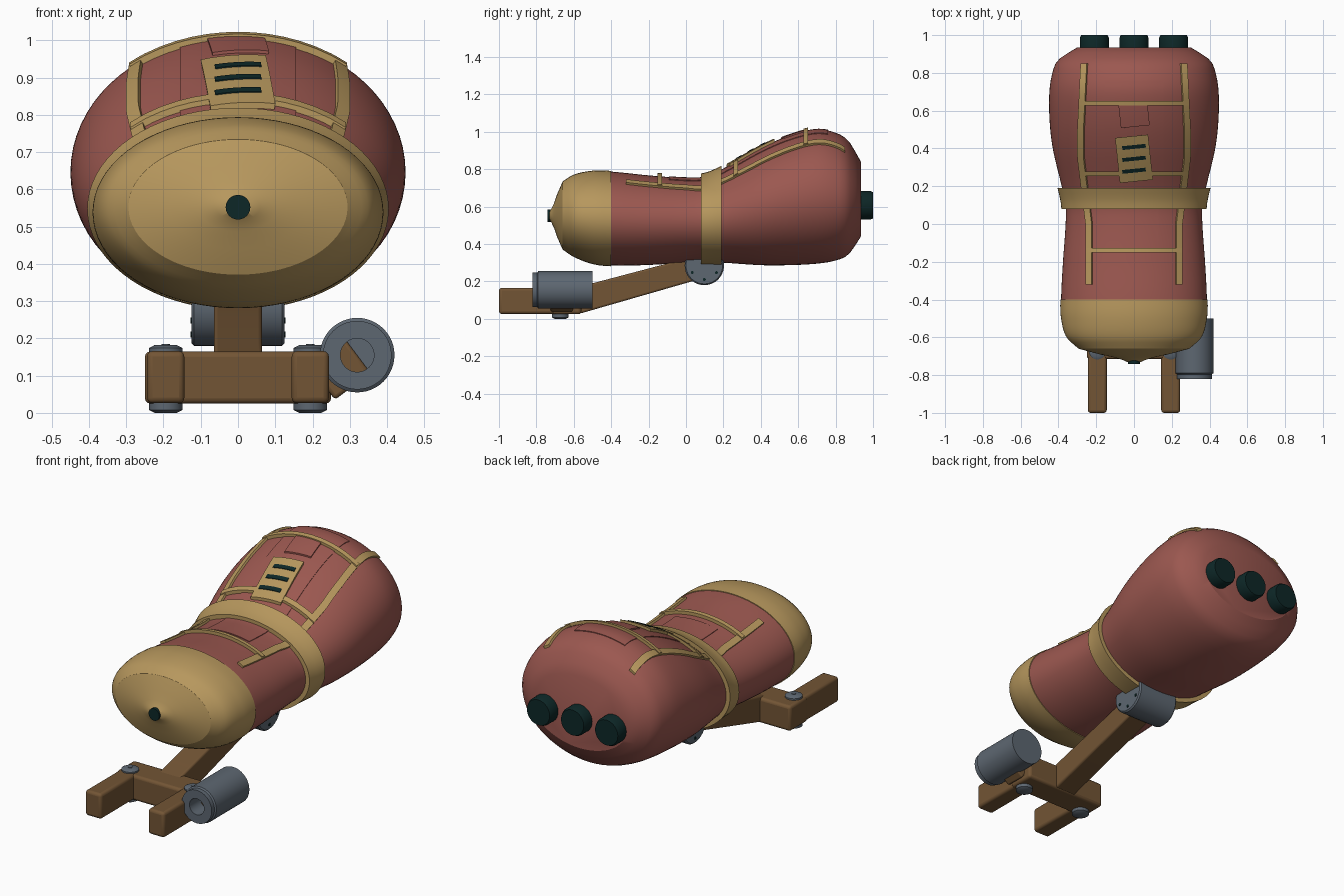
import bpy, bmesh
from math import sin, cos, pi, sqrt, radians
from mathutils import Vector, Matrix

if "Cube" in bpy.data.objects:
    bpy.data.objects.remove(bpy.data.objects["Cube"])


def material(name, rgb):
    m = bpy.data.materials.new(name)
    m.use_nodes = True
    m.diffuse_color = (*rgb, 1)
    bsdf = next(n for n in m.node_tree.nodes if n.type == "BSDF_PRINCIPLED")
    bsdf.inputs["Base Color"].default_value = (*rgb, 1)
    return m


RED = material("dusty red", (.33, .097, .08))
GOLD = material("ochre gold", (.47, .31, .11))
BROWN = material("brown", (.17, .09, .035))
GRAY = material("steel gray", (.11, .135, .165))
DARK = material("dark teal", (.004, .02, .02))

# Hull stations: y, half width, bottom z, top z
HULL = [(-.66, .29, .375, .73), (-.6, .353, .335, .767), (-.5, .382, .297, .788),
        (-.4, .386, .285, .787), (-.2, .376, .288, .767), (0, .362, .3, .753),
        (.1, .362, .303, .757), (.2, .383, .3, .8), (.4, .43, .287, .91),
        (.55, .447, .287, .975), (.7, .448, .295, 1.012), (.8, .432, .312, .995),
        (.87, .4, .345, .95), (.935, .3, .44, .84)]


def hull(y):
    """Half width, half height and centre height of the hull at y."""
    y = min(max(y, HULL[0][0]), HULL[-1][0])
    i = max(k for k in range(len(HULL) - 1) if HULL[k][0] <= y)
    p, q = HULL[i], HULL[i + 1]
    before, after = HULL[max(i - 1, 0)], HULL[min(i + 2, len(HULL) - 1)]
    d = q[0] - p[0]
    t = (y - p[0]) / d
    out = []
    for k in (1, 2, 3):
        m0 = (q[k] - before[k]) / (q[0] - before[0]) * d
        m1 = (after[k] - p[k]) / (after[0] - p[0]) * d
        s, e = p[k], q[k]
        out.append(s + t * (m0 + t * (3 * (e - s) - 2 * m0 - m1 + t * (2 * (s - e) + m0 + m1))))
    w, lo, hi = out
    return w, (hi - lo) / 2, (hi + lo) / 2


def on_hull(x, y, lift):
    w, h, c = hull(y)
    z = h * sqrt(max(0, 1 - (x / w) ** 2))
    n = Vector((x / w ** 2, 0, z / h ** 2)).normalized()
    return Vector((x, y, c + z)) + n * lift


def finish(name, bm, mat, bevel=0):
    bmesh.ops.recalc_face_normals(bm, faces=bm.faces)
    me = bpy.data.meshes.new(name)
    bm.to_mesh(me)
    bm.free()
    me.materials.append(mat)
    ob = bpy.data.objects.new(name, me)
    bpy.context.collection.objects.link(ob)
    if bevel:
        b = ob.modifiers.new("rounded edges", "BEVEL")
        b.width, b.segments = bevel, 3
    bpy.ops.object.select_all(action="DESELECT")
    ob.select_set(True)
    bpy.context.view_layer.objects.active = ob
    bpy.ops.object.shade_smooth_by_angle(angle=radians(32))
    return ob


def skin(name, rings, mat, closed=False):
    """Bridge rings of points; cap the ends, or join last to first."""
    bm = bmesh.new()
    vs = [[bm.verts.new(p) for p in r] for r in rings]
    pairs = list(zip(vs, vs[1:])) + ([(vs[-1], vs[0])] if closed else [])
    n = len(vs[0])
    for a, b in pairs:
        for i in range(n):
            j = (i + 1) % n
            bm.faces.new((a[i], a[j], b[j], b[i]))
    if not closed:
        bm.faces.new(vs[0])
        bm.faces.new(vs[-1])
    return finish(name, bm, mat)


def oval(y, w, h, c, n=72):
    return [(w * cos(2 * pi * i / n), y, c + h * sin(2 * pi * i / n)) for i in range(n)]


def hull_rings(y0, y1, lift, steps):
    out = []
    for i in range(steps + 1):
        y = y0 + (y1 - y0) * i / steps
        w, h, c = hull(y)
        out.append(oval(y, w + lift, h + lift, c))
    return out


def lathe(name, profile, loc, axis, mat, n=40):
    """Spin (radius, distance) pairs around an axis through loc."""
    turn = Vector((0, 0, 1)).rotation_difference(Vector(axis))
    rings = [[Vector(loc) + turn @ Vector((r * cos(2 * pi * i / n), r * sin(2 * pi * i / n), t))
              for i in range(n)] for r, t in profile]
    return skin(name, rings, mat)


def patch(name, place, nu, nv, lift, mat, depth=.02):
    """Solid plate following the hull; place(u, v) gives x, y."""
    bm = bmesh.new()
    g = [[[bm.verts.new(on_hull(*place(u / nu, v / nv), l)) for v in range(nv + 1)]
          for u in range(nu + 1)] for l in (lift, lift - depth)]
    for layer in g:
        for u in range(nu):
            for v in range(nv):
                bm.faces.new((layer[u][v], layer[u + 1][v], layer[u + 1][v + 1], layer[u][v + 1]))
    rim = [(u, 0) for u in range(nu)] + [(nu, v) for v in range(nv)]
    rim += [(u, nv) for u in range(nu, 0, -1)] + [(0, v) for v in range(nv, 0, -1)]
    for (a, b), (c, d) in zip(rim, rim[1:] + rim[:1]):
        bm.faces.new((g[0][a][b], g[0][c][d], g[1][c][d], g[1][a][b]))
    return finish(name, bm, mat)


def tilted(w, l, cx, cy, angle):
    def place(u, v):
        x, y = cx + (u - .5) * w, (v - .5) * l
        return x * cos(angle) - y * sin(angle), PLATE_Y[cy] + x * sin(angle) + y * cos(angle)
    return place


def prism(name, outline, half, mat, bevel):
    """Extrude a y, z outline across x."""
    bm = bmesh.new()
    a, b = [[bm.verts.new((x, *p)) for p in outline] for x in (-half, half)]
    bm.faces.new(a)
    bm.faces.new(b)
    for i in range(len(a)):
        j = (i + 1) % len(a)
        bm.faces.new((a[i], a[j], b[j], b[i]))
    return finish(name, bm, mat, bevel)


def box(name, lo, hi, mat, bevel=.015):
    bm = bmesh.new()
    lo, hi = Vector(lo), Vector(hi)
    bmesh.ops.create_cube(bm, size=1, matrix=Matrix.Translation((lo + hi) / 2)
                          @ Matrix.Diagonal((*(hi - lo), 1)))
    return finish(name, bm, mat, bevel)


# Hull, nose and belt
skin("hull", hull_rings(-.45, .935, 0, 48), RED)
skin("nose_cap", hull_rings(-.66, -.4, .004, 16), GOLD)
skin("nose_cone", [oval(y, .294 * s, .181 * s, .552) for y, s in
                   ((-.655, 1), (-.66, 1), (-.69, .62), (-.706, .36), (-.72, .2), (-.73, .13))], GOLD)
lathe("nose_tip", [(.033, 0), (.033, .03)], (0, -.74, .552), (0, 1, 0), DARK)
inner = hull_rings(.08, .19, -.01, 4)
skin("belt", inner + hull_rings(.08, .19, .024, 4)[::-1], GOLD, closed=True)

# Rear thrusters
for x in (-.21, 0, .21):
    lathe("thruster", [(.077, 0), (.077, .065), (.07, .08)], (x, .92, .607), (0, 1, 0), DARK)

# Lengthwise and cross straps
def strap_x(y):
    return .235 + .043 * max(0, min(1, y / .35)) - .05 * max(0, y - .5)

for s in (-1, 1):
    patch("long_strap", lambda u, v: (s * (strap_x(-.32 + 1.17 * v) + (u - .5) * .032), -.32 + 1.17 * v),
          2, 50, .012, GOLD)
for y in (-.14, .265, .64):
    half = strap_x(y) + .012
    patch("cross_strap", lambda u, v: ((u * 2 - 1) * half, y + (v - .5) * .024), 14, 1, .018, GOLD, .025)

# Raised panels, tilted hatch and vent
patch("rear_panel", lambda u, v: ((u - .5) * .31, .15 + .61 * v), 10, 24, .004, RED)
patch("front_panel", lambda u, v: ((u - .5) * .26, -.09 + .19 * v), 10, 8, .004, RED)
PLATE_Y = {"hatch": .58, "vent": .345}
TILT = radians(6)
patch("hatch", tilted(.15, .13, 0, "hatch", TILT), 6, 4, .012, RED)
patch("vent", tilted(.17, .24, 0, "vent", TILT), 6, 8, .02, GOLD, .03)
for k in (-1, 0, 1):
    PLATE_Y["slot"] = PLATE_Y["vent"] + k * .063
    patch("vent_slot", tilted(.12, .02, 0, "slot", TILT), 6, 1, .023, DARK, .008)

# Swivel joint and arm
lathe("swivel_joint", [(.098, -.125), (.105, -.118), (.105, .118), (.098, .125)],
      (0, .098, .285), (1, 0, 0), GRAY, 48)
for s in (-1, 1):
    for a in range(-150, 0, 60):
        spot = (s * .122, .098 + .075 * cos(radians(a)), .285 + .075 * sin(radians(a)))
        lathe("joint_bolt", [(.008, 0), (.008, .006)], spot, (s, 0, 0), DARK, 10)
prism("arm", [(-.62, .03), (-.56, .03), (.1, .22), (.1, .33), (0, .322), (-.5, .19), (-.62, .16)],
      .065, BROWN, .01)

# Fork with hinge pins
box("crossbar", (-.25, -.715, .025), (.25, -.56, .165), BROWN)
for s in (-1, 1):
    box("prong", (s * .194 - .05, -1, .026), (s * .194 + .05, -.63, .166), BROWN)
    pin = (s * .194, -.672, .091)
    lathe("hinge_pin", [(.03, -.091), (.045, -.083), (.045, .083), (.03, .091)], pin, (0, 0, 1), GRAY)
    lathe("hinge_bolt", [(.012, .08), (.012, .094)], pin, (0, 0, 1), GRAY, 6)

# Side canister with open bore and its bracket
lathe("canister", [(.1, .32), (.1, .03), (.092, .024), (.092, 0), (.045, 0), (.045, .12)],
      (.32, -.82, .155), (0, 1, 0), GRAY, 48)
bracket = box("canister_bracket", (-.06, -.06, -.06), (.06, .06, .06), BROWN, .01)
bracket.location = (.272, -.665, .119)
bracket.rotation_euler.y = radians(-37)
